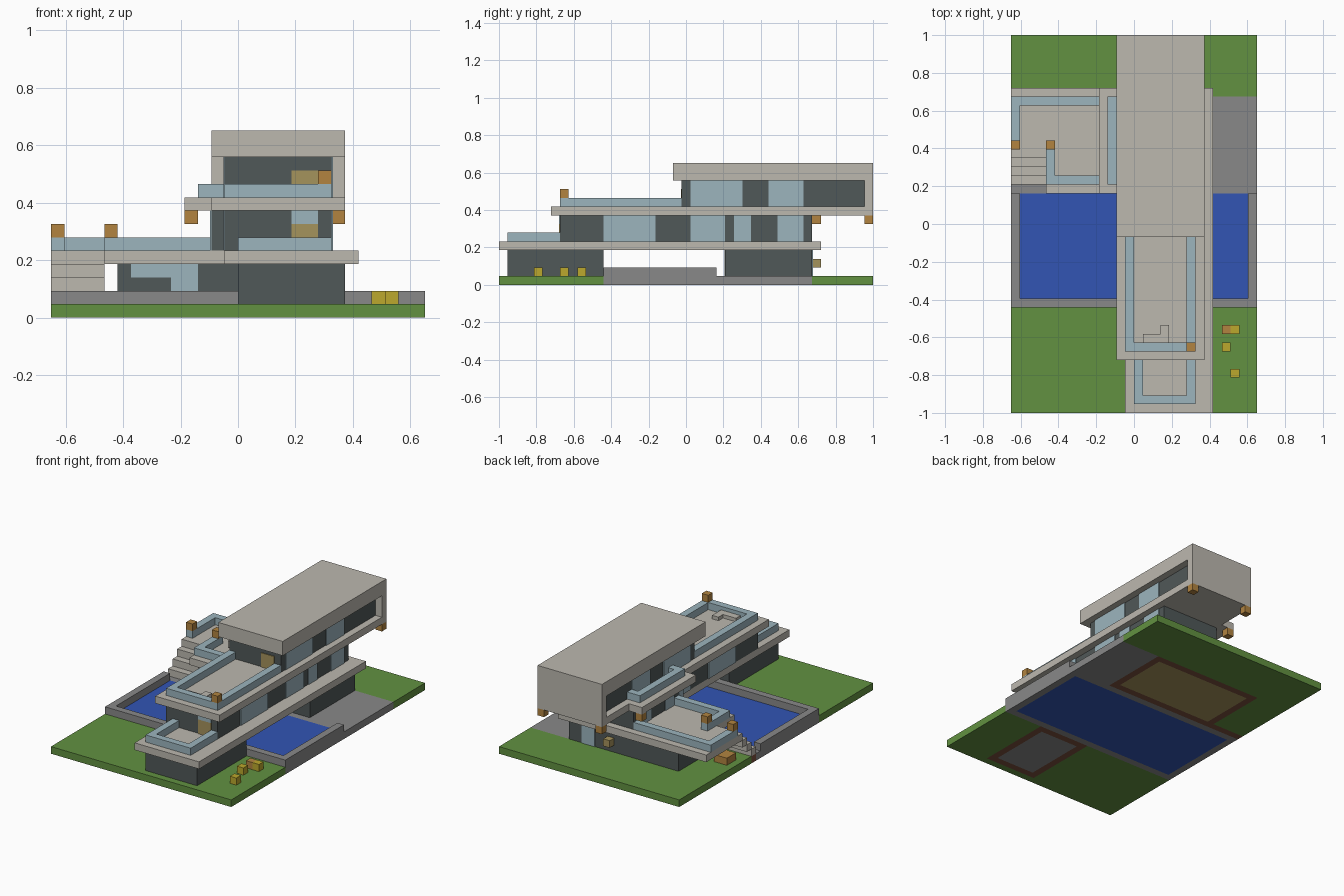
import bpy, bmesh
from mathutils import Vector, Matrix

cube = bpy.data.objects.get("Cube")
if cube:
    bpy.data.objects.remove(cube, do_unlink=True)

U = 2 / 43                      # one block
ORIGIN = Vector((-14, -21.5, 0))
T = 0.1                         # plate thickness in blocks


def material(name, rgb):
    lin = [((c / 255 + 0.055) / 1.055) ** 2.4 for c in rgb] + [1]
    m = bpy.data.materials.new(name)
    m.use_nodes = True
    m.diffuse_color = lin
    bsdf = m.node_tree.nodes["Principled BSDF"]
    bsdf.inputs["Base Color"].default_value = lin
    bsdf.inputs["Roughness"].default_value = 0.8
    return m


concrete = material("pale concrete", (188, 184, 175))
glass = material("pale blue glass", (156, 181, 190))
dark = material("dark slate wall", (80, 88, 88))
grass = material("grass green", (98, 145, 65))
water = material("water blue", (50, 85, 180))
stone = material("grey stone", (137, 137, 137))
amber = material("amber lamp", (178, 132, 64))
yellow = material("flower yellow", (188, 168, 45))
tan = material("tan wood", (165, 147, 92))
soil = material("brown soil", (122, 80, 62))


def build(name, mat, *boxes):
    """One object from boxes given as (x0, x1, y0, y1, z0, z1) in blocks."""
    bm = bmesh.new()
    for x0, x1, y0, y1, z0, z1 in boxes:
        lo, hi = Vector((x0, y0, z0)), Vector((x1, y1, z1))
        mid = ((lo + hi) / 2 + ORIGIN) * U
        size = (hi - lo) * U
        bmesh.ops.create_cube(bm, size=1, matrix=Matrix.Translation(mid) @ Matrix.Diagonal((*size, 1)))
    mesh = bpy.data.meshes.new(name)
    bm.to_mesh(mesh)
    bm.free()
    mesh.materials.append(mat)
    ob = bpy.data.objects.new(name, mesh)
    bpy.context.collection.objects.link(ob)
    return ob


def block(x, y, z):
    return (x, x + 1, y, y + 1, z, z + 1)


def frame(x0, x1, y0, y1, z):
    """Ring one block wide."""
    return [(x0, x1, y0, y0 + 1, z, z + 1), (x0, x1, y1 - 1, y1, z, z + 1),
            (x0, x0 + 1, y0 + 1, y1 - 1, z, z + 1), (x1 - 1, x1, y0 + 1, y1 - 1, z, z + 1)]


def side_windows(name, x0, x1, z0, z1, spans):
    """Glass plates on the left and right walls."""
    build(name, glass, *[(x, x + T, a, b, z0, z1) for a, b in spans for x in (x0 - T, x1)])


# Ground
build("lawn", grass, (0, 28, 0, 1, 0, 1), (0, 14, 1, 12, 0, 1), (22, 28, 1, 12, 0, 1),
      (0, 5, 27, 36, 0, 1), (0, 28, 36, 43, 0, 1))
build("foundations", soil, *frame(14, 22, 1, 12, 0), *frame(5, 22, 26, 36, 0), (0, 5, 26, 27, 0, 1))
build("front_floor", stone, (15, 21, 2, 11, 0, 1))
build("back_floor", tan, (6, 21, 27, 35, 0, 1))
build("patio", stone, (0, 28, 25, 26, 0, 1), (22, 28, 26, 36, 0, 1))

# Pool
build("pool_rim", stone, (0, 28, 12, 13, 0, 2), (0, 1, 13, 25, 0, 2), (27, 28, 13, 25, 0, 2))
build("pool_water", water, (1, 27, 13, 25, 0, 1))

# Ground floor
build("front_ground_walls", dark, (14, 22, 1, 12, 1, 4))
build("back_ground_walls", dark, (5, 22, 26, 36, 1, 4))
build("pool_windows", glass, (6, 9, 26 - T, 26, 3, 4), (9, 11, 26 - T, 26, 1, 4))
build("back_door_glass", glass, (18, 20, 36, 36 + T, 1, 4))

# First slab with stairs
build("first_slab", concrete, (13, 23, 0, 37, 4, 5), (4, 13, 25, 37, 4, 5), (0, 4, 29, 37, 4, 5))
build("stairs", concrete, *[(0, 4, 26 + i, 27 + i, 1 + i, 2 + i) for i in range(3)])
build("crate_under_stairs", amber, (1, 3, 29, 31, 1, 2))

# First floor
build("first_floor_walls", dark, (13, 21, 7, 25, 5, 8), (12, 21, 25, 36, 5, 8))
side_windows("first_floor_front_windows", 13, 21, 5, 8, [(12, 18), (22, 25)])
side_windows("first_floor_back_windows", 12, 21, 5, 8, [(25, 26), (27, 29), (32, 35)])
build("first_door", tan, (18, 20, 7 - T, 7, 5, 7))
build("first_door_glass", glass, (18, 20, 7 - T, 7, 7, 8))
build("front_terrace_rail", glass, (14, 21, 1, 2, 5, 6), (14, 15, 2, 7, 5, 6), (20, 21, 2, 7, 5, 6))
build("side_terrace_rail", glass, (0, 12, 35, 36, 5, 6), (0, 1, 30, 35, 5, 6),
      (4, 12, 26, 27, 5, 6), (4, 5, 27, 31, 5, 6))

# Second slab
build("second_slab", concrete, (12, 22, 6, 42, 8, 9), (10, 12, 25, 37, 8, 9))

# Top floor
build("top_floor_walls", dark, (13, 21, 21, 42, 9, 12))
side_windows("top_floor_windows", 13, 21, 9, 12, [(22, 28), (31, 35)])
build("top_door", tan, (18, 20, 21 - T, 21, 9, 11))
build("roof_terrace_rail", glass, (13, 21, 7, 8, 9, 10), (13, 14, 8, 21, 9, 10), (20, 21, 8, 21, 9, 10))
build("balcony_rail", glass, (11, 12, 26, 36, 9, 10), (12, 13, 26, 27, 9, 10), (12, 13, 35, 36, 9, 10))
build("terrace_bench", concrete, (15, 18, 8, 9, 9, 9.5), (17, 18, 9, 10, 9, 9.5))

# Roof and back wall
build("roof", concrete, (12, 22, 20, 43, 12, 14))
build("back_wall", concrete, (12, 22, 42, 43, 8, 12))

# Lamps and flowers
build("rail_lamps", amber, block(0, 30, 6), block(4, 30, 6), block(20, 7, 10))
build("hanging_lamps", amber, block(10, 36, 7), block(12, 42, 7), block(21, 42, 7))
build("door_lamp", tan, block(15, 36, 2))
build("flower_blocks", yellow, block(25, 4, 1), block(24, 7, 1), block(25, 9, 1))
build("orange_flower", amber, block(24, 9, 1))
